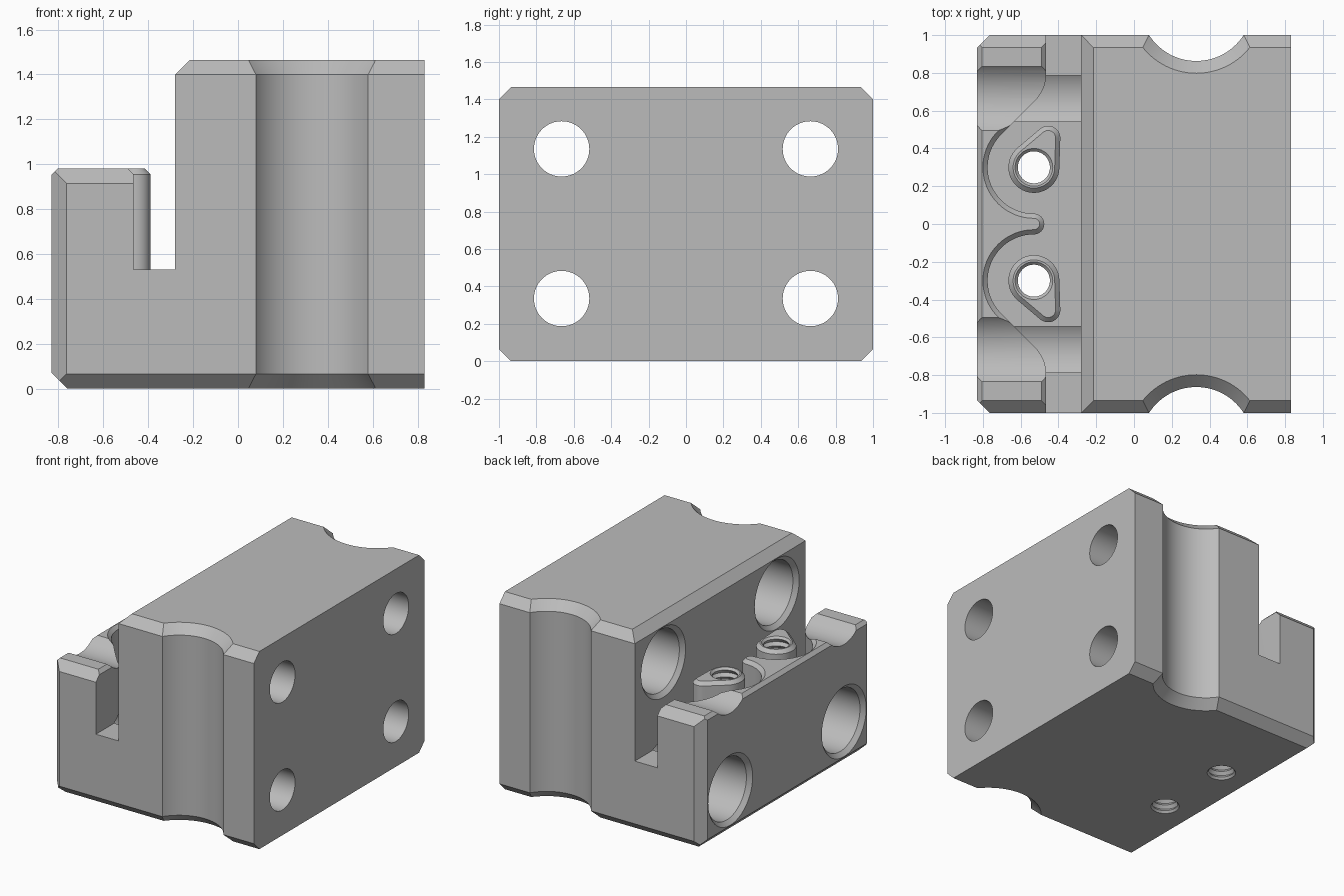
import bpy, bmesh
from math import sin, cos, radians, degrees, atan2, acos, hypot, sqrt

if "Cube" in bpy.data.objects:
    bpy.data.objects.remove(bpy.data.objects["Cube"], do_unlink=True)

grey = bpy.data.materials.new("machined_grey")
grey.use_nodes = True
colour = (0.5, 0.5, 0.5, 1)
grey.diffuse_color = colour
grey.node_tree.nodes["Principled BSDF"].inputs["Base Color"].default_value = colour

W, H, STEP = 0.83, 1.465, -0.28         # half width, height, x of the tall face
LOW, FLOOR = 0.98, 0.53                 # front wall top, pocket floor
EDGE, FINE = 0.065, 0.025               # large and small chamfers
PIN_X, PIN_Y = -0.53, 0.3               # threaded boss axis


def loft(name, rings):
    """Closed solid through rings that share a point count."""
    bm = bmesh.new()
    loops = [[bm.verts.new(p) for p in ring] for ring in rings]
    for a, b in zip(loops, loops[1:]):
        for i in range(len(a)):
            j = (i + 1) % len(a)
            bm.faces.new((a[i], a[j], b[j], b[i]))
    bm.faces.new(loops[0][::-1])
    bm.faces.new(loops[-1])
    bmesh.ops.recalc_face_normals(bm, faces=bm.faces)
    mesh = bpy.data.meshes.new(name)
    bm.to_mesh(mesh)
    bm.free()
    mesh.materials.append(grey)
    obj = bpy.data.objects.new(name, mesh)
    bpy.context.collection.objects.link(obj)
    return obj


def arc(cx, cy, r, a0, a1, n):
    angles = [radians(a0 + (a1 - a0) * i / n) for i in range(n + 1)]
    return [(cx + r * cos(a), cy + r * sin(a)) for a in angles]


def lathe(name, profile, axis, u, v, n=64):
    """Revolve (position, radius) pairs about an x or z axis through u, v."""
    rings = []
    for t, r in profile:
        circle = arc(u, v, r, 0, 360, n)[:-1]
        rings.append([(t, a, b) if axis == "x" else (a, b, t) for a, b in circle])
    return loft(name, rings)


def wedge(axis, a, b, sa, sb, c, lo, hi):
    """Chamfer cutter for the edge at a, b facing outward along sa, sb."""
    o = 0.1
    tri = [(a - sa * (c + o), b + sb * o), (a + sa * o, b - sb * (c + o)),
           (a + sa * o, b + sb * o)]
    place = {"x": lambda t, p: (t, p[0], p[1]),
             "y": lambda t, p: (p[0], t, p[1]),
             "z": lambda t, p: (p[0], p[1], t)}[axis]
    return loft("chamfer_cutter", [[place(t, p) for p in tri] for t in (lo, hi)])


def combine(target, tool, operation="DIFFERENCE"):
    mod = target.modifiers.new("boolean", "BOOLEAN")
    mod.operation, mod.solver, mod.object = operation, "EXACT", tool
    tool.hide_render = True
    bpy.context.view_layer.objects.active = target
    bpy.ops.object.modifier_apply(modifier=mod.name)
    bpy.data.objects.remove(tool, do_unlink=True)


def pocket_outline(d):
    """Scalloped inner side of the low wall, grown by d; x, y points."""
    r, fillet, side, tip = 0.245, 0.2, -0.465, 0.055
    k = sqrt(0.5)
    fx = side - fillet
    along = (fx - PIN_X) / k + (r + fillet)
    fy = PIN_Y + k * (r + fillet + along)
    half = arc(-0.53, 0, tip - d, 0, 90, 8)
    half += arc(PIN_X, PIN_Y, r + d, 270, 135, 28)[1:]
    half += arc(fx, fy, fillet - d, -45, 0, 10)
    half.append((side - d, 1.1))
    return [(x, -y) for x, y in half[:0:-1]] + half


def boss_outline(d, s):
    """Teardrop around a large and a small circle, shrunk by d."""
    big, small, cx, cy = 0.135, 0.065, -0.455, 0.455
    dx, dy = cx - PIN_X, cy - PIN_Y
    mid = degrees(atan2(dy, dx))
    spread = degrees(acos((big - small) / hypot(dx, dy)))
    pts = arc(PIN_X, PIN_Y, big - d, mid + spread, mid - spread + 360, 30)
    pts += arc(cx, cy, small - d, mid - spread, mid + spread, 18)
    return [(x, s * y) for x, y in pts]


# Solid block
body = loft("clamp_block", [[(x, y, z) for x, y in
            ((-W, -1), (W, -1), (W, 1), (-W, 1))] for z in (0, H)])

# Step, slot and scalloped pocket removed together
right = [(STEP, 1.1), (STEP, -1.1)]
rings = [[(x, y, z) for x, y in pocket_outline(d) + right]
         for z, d in ((FLOOR, 0), (LOW - FINE, 0), (LOW, FINE))]
rings += [[(-1, y, z) for x, y in pocket_outline(FINE)]
          + [(x, y, z) for x, y in right] for z in (LOW, 2)]
# keep the right-hand column of points distinct where the ring spreads out
for i in (-1, -2):
    x, y, z = rings[3][i]
    rings[3][i] = (x, y, z + 0.05)
combine(body, loft("pocket_cutter", rings))

# Chamfers along the depth
for x, z, sz, c in ((-W, LOW, 1, FINE), (STEP, H, 1, EDGE), (-W, 0, -1, 0.07)):
    combine(body, wedge("y", x, z, -1, sz, c, -1.2, 1.2))

for s in (-1, 1):
    # Chamfers around both ends
    combine(body, wedge("x", s, 0, s, -1, EDGE, -1.1, 1.1))
    combine(body, wedge("x", s, H, s, 1, EDGE, -1.1, 1.1))
    combine(body, wedge("x", s, LOW, s, 1, EDGE, -1.1, -0.36))
    combine(body, wedge("z", -W, s, -1, s, EDGE, -0.2, 1.2))

    # Upright round relief with flared ends
    R, flare = 0.297, 0.165
    combine(body, lathe("relief_cutter", [(-0.1, R + flare), (EDGE, R),
            (H - EDGE, R), (H + 0.1, R + flare)], "z", 0.33, s * 1.16, 96))

    # Teardrop boss standing in the pocket
    boss = loft("boss", [[(x, y, z) for x, y in boss_outline(d, s)]
                for z, d in ((0.45, 0), (LOW - FINE, 0), (LOW, FINE))])
    combine(body, boss, "UNION")

    # Counterbored bolt holes
    bore, hole, lip, end = 0.23, 0.148, 0.03, 0.15
    tail = [(end, bore), (end, hole), (1, hole)]
    low = [(-W - 0.05, bore + lip + 0.05), (-W + lip, bore)] + tail
    high = [(-1, bore), (STEP - 0.02, bore), (STEP - 0.02, bore + lip + 0.02),
            (STEP + lip, bore)] + tail
    for profile, z in ((low, 0.335), (high, 1.135)):
        combine(body, lathe("bolt_hole_cutter", profile, "x", s * 0.665, z))

    # Threaded hole through each boss
    pitch, minor, major = 0.045, 0.085, 0.104
    thread = [(-0.03 + i * pitch / 2, major if i % 2 else minor) for i in range(44)]
    thread += [(LOW - 0.015, minor), (LOW + 0.02, minor + 0.035)]
    combine(body, lathe("thread_cutter", thread, "z", PIN_X, s * PIN_Y, 32))

bpy.ops.object.select_all(action="DESELECT")
body.select_set(True)
bpy.context.view_layer.objects.active = body
bpy.ops.object.shade_smooth_by_angle(angle=radians(25))
